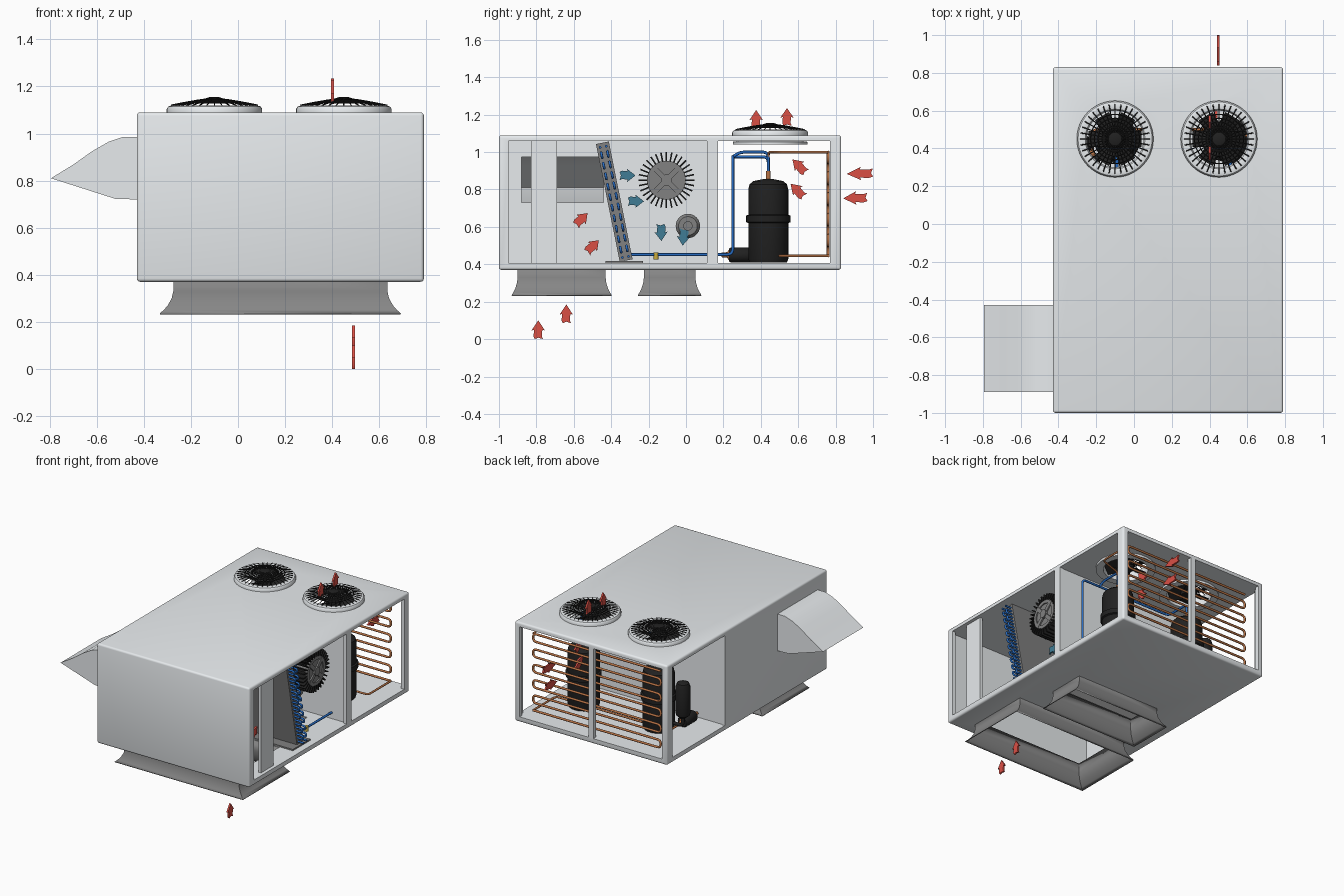
import bpy, bmesh
from math import sin, cos, pi, radians
from mathutils import Vector, Matrix

if "Cube" in bpy.data.objects:
    bpy.data.objects.remove(bpy.data.objects["Cube"])

def material(name, r, g, b):
    m = bpy.data.materials.new(name)
    m.diffuse_color = (r, g, b, 1)
    m.use_nodes = True
    m.node_tree.nodes["Principled BSDF"].inputs["Base Color"].default_value = m.diffuse_color
    return m

RED, TEAL = material("warm_air", .7, .08, .06), material("cool_air", .05, .2, .3)
BLUE, COPPER = material("cold_pipe", .02, .15, .55), material("copper", .48, .17, .06)
BLACK, STEEL = material("black_metal", .015, .015, .015), material("steel", .22, .22, .22)
BRASS, WHITE = material("brass", .6, .42, .05), material("white_paint", .8, .83, .85)
DUCT = material("duct_grey", .24, .24, .24)

def finish(name, bm, mat=None):
    bmesh.ops.recalc_face_normals(bm, faces=bm.faces)
    me = bpy.data.meshes.new(name)
    bm.to_mesh(me)
    bm.free()
    me.shade_smooth()
    me.set_sharp_from_angle(angle=radians(35))
    ob = bpy.data.objects.new(name, me)
    bpy.context.collection.objects.link(ob)
    if mat:
        me.materials.append(mat)
    return ob

def add_box(bm, lo, hi, rot=Matrix()):
    lo, hi = Vector(lo), Vector(hi)
    m = rot @ Matrix.Translation((lo + hi) / 2) @ Matrix.Diagonal((*(hi - lo), 1))
    return bmesh.ops.create_cube(bm, size=1, matrix=m)

def box(name, lo, hi, mat=None, bevel=0, rot=Matrix()):
    bm = bmesh.new()
    add_box(bm, lo, hi, rot)
    if bevel:
        bmesh.ops.bevel(bm, geom=bm.edges[:], offset=bevel, segments=3, profile=.5, affect='EDGES')
    return finish(name, bm, mat)

def lathe(name, profile, loc, mat=None, axis='Z', seg=40, closed=False):
    # revolve (radius, height) points; open profiles get end caps
    bm = bmesh.new()
    rings = [[bm.verts.new((r * cos(2*pi*i/seg), r * sin(2*pi*i/seg), h)) for i in range(seg)]
             for r, h in profile]
    for a, b in zip(rings, rings[1:] + (rings[:1] if closed else [])):
        for i in range(seg):
            j = (i + 1) % seg
            bm.faces.new((a[i], a[j], b[j], b[i]))
    if not closed:
        bm.faces.new(rings[0])
        bm.faces.new(rings[-1])
    rot = {'Z': Matrix(), 'X': Matrix.Rotation(pi/2, 4, 'Y'), 'Y': Matrix.Rotation(-pi/2, 4, 'X')}[axis]
    bm.transform(Matrix.Translation(loc) @ rot)
    return finish(name, bm, mat)

def rounded(pts, rad):
    pts = [Vector(p) for p in pts]
    out = [pts[0]]
    for a, p, b in zip(pts, pts[1:], pts[2:]):
        s = p + (a - p).normalized() * min(rad, (a - p).length * .49)
        e = p + (b - p).normalized() * min(rad, (b - p).length * .49)
        out += [s*(1-t)**2 + p*2*t*(1-t) + e*t*t for t in (0, .25, .5, .75, 1)]
    return out + [pts[-1]]

def pipe(name, paths, r, mat, rad=.03, res=2, cyclic=False):
    cu = bpy.data.curves.new(name, 'CURVE')
    cu.dimensions, cu.bevel_depth, cu.bevel_resolution, cu.use_fill_caps = '3D', r, res, True
    for path in paths:
        pts = rounded(path, rad) if rad else path
        sp = cu.splines.new('POLY')
        sp.points.add(len(pts) - 1)
        for q, p in zip(sp.points, pts):
            q.co = (*p, 1)
        sp.use_cyclic_u = cyclic
        sp.use_smooth = True
    cu.materials.append(mat)
    ob = bpy.data.objects.new(name, cu)
    bpy.context.collection.objects.link(ob)
    return ob

FANS = [(-.10, .45), (.45, .45)]
RETURN, SUPPLY = (-.275, .635, -.9, -.43), (-.16, .52, -.225, .05)

# cabinet shell with open service sides
cabinet = box("cabinet", (-.43, -1, .37), (.79, .83, 1.09), WHITE, bevel=.014)
cuts = [((-.405, -.975, .408), (.765, .80, 1.058)),
        ((.7, -.948, .408), (.9, .112, 1.058)), ((.7, .17, .408), (.9, .77, 1.058)),
        ((-.5, .17, .408), (-.35, .77, 1.058)),
        ((-.39, .75, .408), (.16, .9, 1.058)), ((.20, .75, .408), (.75, .9, 1.058)),
        ((-.5, -.88, .73), (-.35, -.44, .975))]
cuts += [((a, c, .3), (b, d, .45)) for a, b, c, d in (RETURN, SUPPLY)]
cutters = [box("cutter", lo, hi, WHITE) for lo, hi in cuts]
cutters += [lathe("cutter", [(.165, 1.0), (.165, 1.2)], (x, y, 0), WHITE) for x, y in FANS]
bpy.context.view_layer.objects.active = cabinet
for c in cutters:
    c.hide_render = True
    mod = cabinet.modifiers.new("cut", 'BOOLEAN')
    mod.operation, mod.solver, mod.object = 'DIFFERENCE', 'EXACT', c
    bpy.ops.object.modifier_apply(modifier=mod.name)
for c in cutters:
    bpy.data.objects.remove(c)
cabinet.data.shade_smooth()
cabinet.data.set_sharp_from_angle(angle=radians(35))
box("divider_wall", (-.41, .125, .40), (.77, .165, 1.065), WHITE)
box("corner_panel", (.745, -.83, .40), (.765, -.69, 1.065), WHITE)

# fresh air hood on the left wall
bm = bmesh.new()
prof = [(-.43, .985), (-.49, .985), (-.55, .965), (-.62, .925), (-.7, .868), (-.795, .81), (-.52, .722), (-.43, .72)]
a, b = [[bm.verts.new((x, y, z)) for x, z in prof] for y in (-.89, -.43)]
for i in range(len(prof) - 1):
    bm.faces.new((a[i], a[i+1], b[i+1], b[i]))
bm.faces.new(a)
bm.faces.new(b)
finish("air_hood", bm, WHITE)

# flared floor ducts
for name, (x0, x1, y0, y1) in (("return_duct", RETURN), ("supply_duct", SUPPLY)):
    bm = bmesh.new()
    rings = []
    for z, f in ((.405, 0), (.33, 0), (.30, .12), (.27, .4), (.25, .7), (.235, 1)):
        fx, fy = .058 * f, .033 * f
        rings.append([bm.verts.new(p) for p in ((x0-fx, y0-fy, z), (x1+fx, y0-fy, z), (x1+fx, y1+fy, z), (x0-fx, y1+fy, z))])
    for r, s in zip(rings, rings[1:]):
        for i in range(4):
            bm.faces.new((r[i], r[(i+1) % 4], s[(i+1) % 4], s[i]))
    finish(name, bm, DUCT).modifiers.new("wall", 'SOLIDIFY').thickness = .006

# roof fans: shroud, blades, motor and wire guard
for x, y in FANS:
    lathe("fan_shroud", [(.15, 1.04), (.2, 1.04), (.2, 1.055), (.165, 1.06), (.165, 1.088), (.203, 1.088),
                         (.203, 1.105), (.196, 1.115), (.18, 1.12), (.158, 1.115), (.15, 1.1)], (x, y, 0), WHITE, closed=True, seg=48)
    lathe("fan_motor", [(.05, 1.042), (.055, 1.05), (.055, 1.09), (.045, 1.1)], (x, y, 0), BLACK)
    bm = bmesh.new()
    for i in range(6):
        add_box(bm, (.045, -.045, -.003), (.14, .045, .003), Matrix.Translation((x, y, 1.07))
                @ Matrix.Rotation(i * pi / 3, 4, 'Z') @ Matrix.Rotation(.4, 4, 'X'))
    finish("fan_blades", bm, BLACK)
    gz = lambda r: 1.15 - .03 * (r / .185) ** 1.3
    pipe("fan_guard_spokes", [[(x + r*cos(t), y + r*sin(t), gz(r)) for r in (.02, .07, .13, .185)]
                              for t in (2*pi*i/36 for i in range(36))], .003, BLACK, rad=0, res=0)
    pipe("fan_guard_rings", [[(x + r*cos(2*pi*i/40), y + r*sin(2*pi*i/40), gz(r)) for i in range(40)]
                             for r in (.05, .07, .09, .11, .13)], .003, BLACK, rad=0, res=0, cyclic=True)
    lathe("fan_guard_hub", [(.035, 1.14), (.035, 1.15), (.02, 1.155)], (x, y, 0), BLACK)

# condenser coil across the back
path = []
for i in range(11):
    z = .445 + i * .0555
    path += [(-.33, .76, z), (.69, .76, z)] if i % 2 else [(.69, .76, z), (-.33, .76, z)]
pipe("condenser_coil", [path], .008, COPPER, rad=.028)
pipe("condenser_lines", [[(.51, .44, .83), (.51, .44, 1.0), (.69, .5, 1.0), (.69, .76, 1.0)],
                         [(.69, .76, .445), (.69, .5, .445), (-.22, .5, .445), (-.22, .28, .445)]], .007, COPPER)

# compressors, accumulator and filter drier
for x in (.51, -.09):
    lathe("compressor", [(.1, .41), (.107, .43), (.107, .62), (.118, .625), (.118, .66), (.107, .665), (.107, .8),
                         (.1, .828), (.08, .845), (.03, .855)], (x, .44, 0), BLACK)
    lathe("compressor_terminal", [(.012, .84), (.012, .9)], (x, .44, 0), COPPER, seg=16)
lathe("accumulator", [(.02, .52), (.045, .54), (.05, .56), (.05, .74), (.04, .77), (.015, .78)], (-.27, .42, 0), BLACK)
lathe("filter_drier", [(.012, .19), (.015, .22), (.036, .235), (.036, .35), (.015, .365), (.012, .39)], (-.22, 0, .45), COPPER, 'Y', 24)
lathe("filter_drier_body", [(.034, .23), (.04, .24), (.04, .35), (.034, .36)], (-.22, 0, .45), BLACK, 'Y', 24)
pipe("accumulator_lines", [[(-.27, .42, .53), (-.27, .42, .46), (-.15, .42, .46)]], .012, BLACK)

# suction pipework
pipe("cold_lines", [[(.66, -.30, .452), (.66, .25, .452), (.66, .25, .975), (-.09, .25, .975), (-.09, .44, .975), (-.09, .44, .88)],
                    [(.51, .25, .975), (.51, .29, 1.0), (.51, .44, 1.0), (.51, .44, .88)]], .008, BLUE)
lathe("expansion_valve", [(.013, -.018), (.013, .018)], (.66, -.16, .445), BRASS, seg=16)

# tilted evaporator with tube bends at both ends
top, bot = Vector((0, -.447, 1.05)), Vector((0, -.32, .42))
mid, length = (top + bot) / 2, (top - bot).length
tilt = Matrix.Translation(mid) @ Matrix.Rotation(radians(11.4), 4, 'X')
box("evaporator_core", (-.38, -.035, -length/2), (.72, .035, length/2), STEEL, rot=tilt)
for off in (-.017, .017):
    path = []
    for i in range(22):
        z = -length/2 + .02 + i * .0286
        ends = [tilt @ Vector((s, off, z)) for s in (-.41, .765)]
        path += ends if i % 2 else ends[::-1]
    pipe("evaporator_tubes", [path], .007, BLUE, rad=.014)
box("drain_pan", (-.39, -.43, .405), (.74, -.23, .418), STEEL)

# blower wheel with motor
bm = bmesh.new()
for i in range(32):
    add_box(bm, (-.2, .10, -.004), (.70, .15, .004), Matrix.Translation((0, -.105, .85)) @ Matrix.Rotation(i*pi/16, 4, 'X'))
finish("blower_blades", bm, BLACK)
for x in (-.2, .68):
    lathe("blower_ring", [(.08, 0), (.104, 0), (.104, .02), (.08, .02)], (x, -.105, .85), STEEL, 'X', closed=True)
    lathe("blower_disc", [(.1, .004), (.1, .012)], (x, -.105, .85), STEEL, 'X')
    lathe("blower_hub", [(.03, -.005), (.03, .03)], (x, -.105, .85), STEEL, 'X', 24)
    bm = bmesh.new()
    for i in range(2):
        add_box(bm, (x, -.1, -.014), (x + .022, .1, .014), Matrix.Translation((0, -.105, .85)) @ Matrix.Rotation(pi/4 + i*pi/2, 4, 'X'))
    finish("blower_spokes", bm, STEEL)
lathe("blower_shaft", [(.012, -.25), (.012, .71)], (0, -.105, .85), STEEL, 'X', 16)
lathe("blower_motor", [(.05, .2), (.065, .22), (.065, .46), (.05, .48), (.025, .48), (.025, .5)], (0, .01, .605), STEEL, 'X')

# airflow arrows: x, tail centre (y, z), heading in degrees, length
def arrow(name, x, y, z, deg, size, mat):
    shape = [(0, -.3), (.16, -.22), (.5, -.26), (.46, -.42), (1, 0), (.46, .42), (.5, .26), (.16, .3), (0, .22), (.08, 0)]
    bm = bmesh.new()
    f = bm.faces.new([bm.verts.new((0, u * size, v * .085)) for u, v in shape])
    ext = bmesh.ops.extrude_face_region(bm, geom=[f])
    bmesh.ops.translate(bm, vec=(.012, 0, 0), verts=[v for v in ext['geom'] if isinstance(v, bmesh.types.BMVert)])
    bm.transform(Matrix.Translation((x, y, z)) @ Matrix.Rotation(radians(deg), 4, 'X'))
    finish(name, bm, mat)

for a in ((.485, -.79, 0, 90, .1), (.485, -.64, .085, 90, .1), (.47, -.59, .61, 45, .09), (.47, -.53, .465, 45, .09),
          (.43, .64, .89, 135, .1), (.43, .63, .76, 135, .1), (.44, 1.0, .888, 182, .14), (.44, .97, .757, 182, .13),
          (.395, .375, 1.125, 90, .1), (.395, .54, 1.14, 90, .095)):
    arrow("warm_arrow", *a, RED)
for a in ((.47, -.355, .875, 0, .085), (.47, -.31, .737, 0, .085), (.47, -.135, .615, 272, .09), (.47, -.01, .59, 265, .09)):
    arrow("cool_arrow", *a, TEAL)
